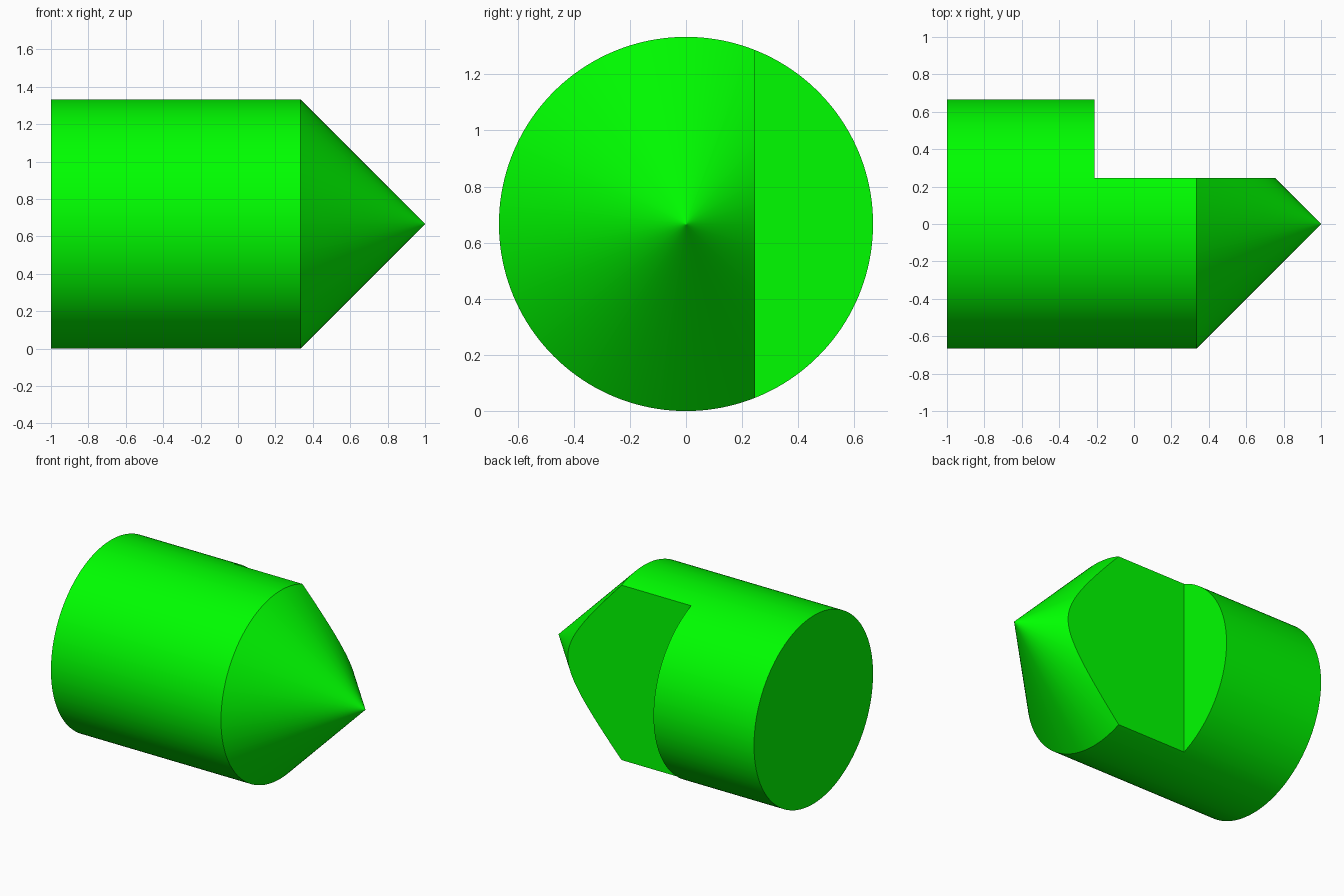
import bpy, bmesh, math
from mathutils import Matrix, Vector

if "Cube" in bpy.data.objects:
    bpy.data.objects.remove(bpy.data.objects["Cube"])

R = 2 / 3

# Round body with a conical point, lathed about the x axis
profile = [(-1, 0), (-1, R), (1/3, R), (0.996, 0.004), (1, 0)]
bm = bmesh.new()
verts = [bm.verts.new((x, 0, r)) for x, r in profile]
edges = [bm.edges.new(pair) for pair in zip(verts, verts[1:])]
bmesh.ops.spin(bm, geom=verts + edges, cent=(0, 0, 0), axis=(1, 0, 0),
               angle=math.tau, steps=160, use_duplicate=False)
bmesh.ops.remove_doubles(bm, verts=bm.verts, dist=1e-5)
bmesh.ops.recalc_face_normals(bm, faces=bm.faces)
bmesh.ops.translate(bm, verts=bm.verts, vec=(0, 0, R))
mesh = bpy.data.meshes.new("pointed_body")
bm.to_mesh(mesh)
bm.free()
body = bpy.data.objects.new("pointed_body", mesh)
bpy.context.collection.objects.link(body)

# Side notch: removes x > -0.21, y > 0.245
lo, hi = Vector((-0.212, 0.245, -0.5)), Vector((1.5, 1.2, 2))
bpy.ops.mesh.primitive_cube_add(size=1, location=(lo + hi) / 2)
cutter = bpy.context.object
cutter.name = "notch_cutter"
cutter.scale = hi - lo
cutter.hide_render = True

bpy.ops.object.select_all(action='DESELECT')
body.select_set(True)
bpy.context.view_layer.objects.active = body
notch = body.modifiers.new("notch", 'BOOLEAN')
notch.operation = 'DIFFERENCE'
notch.solver = 'EXACT'
notch.object = cutter
bpy.ops.object.modifier_apply(modifier=notch.name)
bpy.data.objects.remove(cutter)

# Smooth round surfaces, crisp cut edges
bpy.ops.object.shade_smooth_by_angle(angle=math.radians(25))

green = bpy.data.materials.new("green")
green.diffuse_color = (0, 1, 0, 1)
green.use_nodes = True
green.node_tree.nodes["Principled BSDF"].inputs["Base Color"].default_value = green.diffuse_color
body.data.materials.clear()
body.data.materials.append(green)
